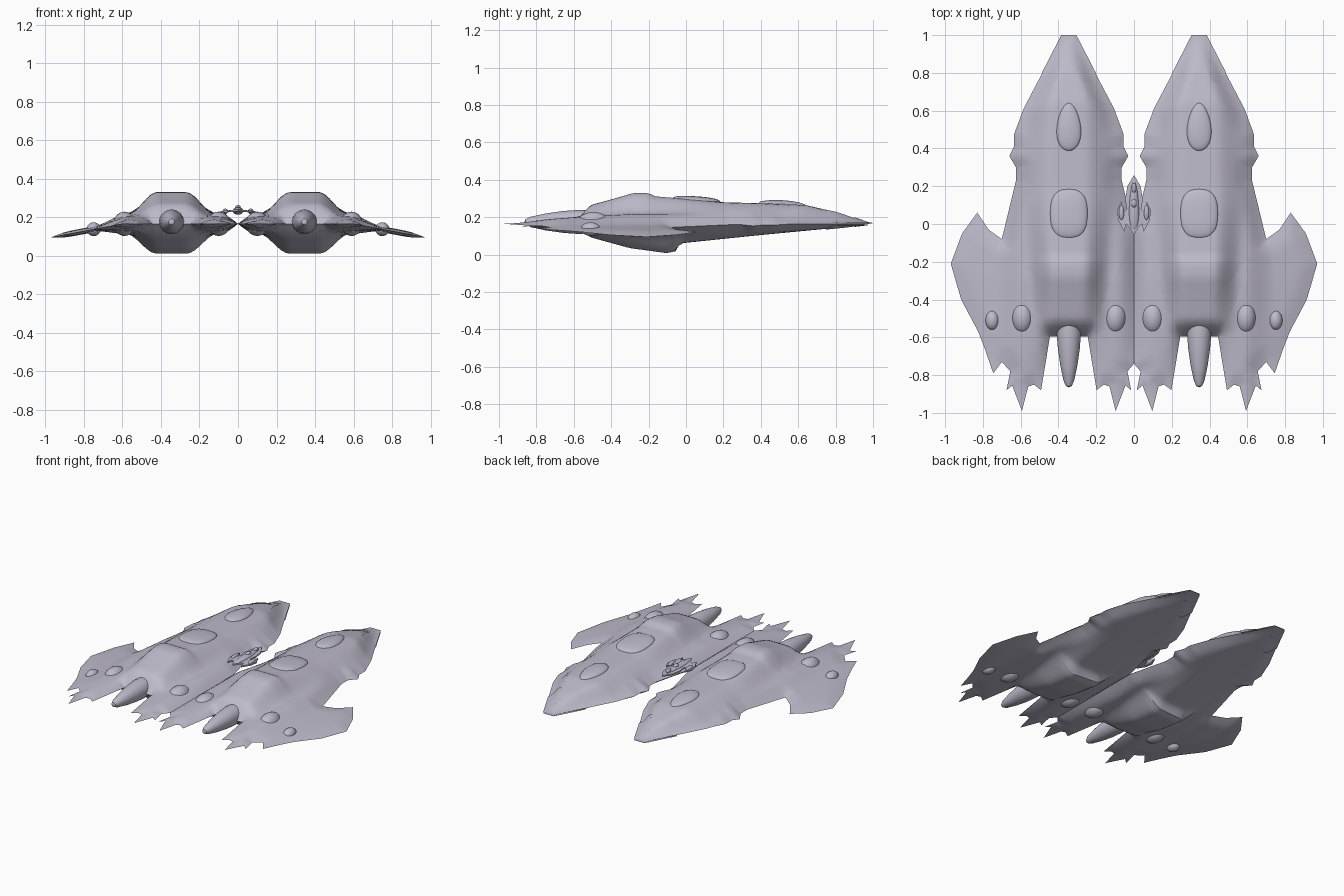
import bpy, bmesh, math
from mathutils import Vector, Matrix

cube = bpy.data.objects.get("Cube")
if cube:
    bpy.data.objects.remove(cube, do_unlink=True)

# Single hull colour
COLOUR = (0.52, 0.50, 0.60, 1)
skin = bpy.data.materials.new("pale_lavender_grey")
skin.use_nodes = True
skin.diffuse_color = COLOUR
skin.node_tree.nodes["Principled BSDF"].inputs["Base Color"].default_value = COLOUR

AXIS = 0.345   # x of each hull's centre line
MID = 0.165    # height of the sharp rim


def finish(name, bm, mirror=True, angle=35):
    bmesh.ops.recalc_face_normals(bm, faces=bm.faces)
    mesh = bpy.data.meshes.new(name)
    bm.to_mesh(mesh)
    bm.free()
    mesh.materials.append(skin)
    obj = bpy.data.objects.new(name, mesh)
    bpy.context.collection.objects.link(obj)
    if mirror:
        obj.modifiers.new("Mirror", "MIRROR").use_mirror_merge = False
    bpy.ops.object.select_all(action="DESELECT")
    obj.select_set(True)
    bpy.context.view_layer.objects.active = obj
    bpy.ops.object.shade_smooth_by_angle(angle=math.radians(angle))
    return obj


def table(points, t):
    """Linear interpolation through (position, value) pairs."""
    if t <= points[0][0]:
        return points[0][1]
    for (a, u), (b, v) in zip(points, points[1:]):
        if t <= b:
            return u + (v - u) * (t - a) / (b - a)
    return points[-1][1]


def smooth(t):
    t = max(0.0, min(1.0, t))
    return t * t * (3 - 2 * t)


# Hull outline: nose and tail teeth repeat either side of the hull axis
FRONT = [(.0375, 1), (.14, .8), (.24, .61), (.29, .475), (.29, .41),
         (.315, .36), (.28, .3), (.28, .23)]
TEETH = [(.1, -.595), (.147, -.88), (.185, -.85), (.215, -.86),
         (.248, -.99), (.3, -.855), (.33, -.88), (.31, -.78)]
WING = [(.7, -.08), (.77, -.03), (.83, .06), (.91, -.05), (.97, -.21),
        (.915, -.4), (.825, -.57), (.79, -.66), (.745, -.79), (.7, -.73)]
OUTLINE = ([(AXIS + x, y) for x, y in FRONT] + WING
           + [(AXIS + x, y) for x, y in reversed(TEETH)]
           + [(AXIS - x, y) for x, y in TEETH]
           + [(0, -.74), (0, -.04)]
           + [(AXIS - x, y) for x, y in reversed(FRONT)])

# Heights along the spine and keel
SPINE = [(-1, .165), (-.87, .18), (-.6, .24), (-.53, .26), (-.4, .295), (-.28, .33),
         (-.2, .33), (-.17, .312), (0, .298), (.2, .28), (.4, .275), (.64, .265),
         (.8, .228), (1, .168)]
KEEL = [(-1, .165), (-.8, .145), (-.6, .11), (-.5, .09), (-.3, .035), (-.1, .008),
        (-.05, .02), (-.035, .06), (.4, .105), (1, .162)]
HALF_WIDTH = [(-.6, .2), (-.3, .22), (.1, .26), (.61, .24), (.8, .15), (1, .05)]
SHOULDER = [(-.95, .008), (-.6, .035), (-.3, .052), (.4, .045), (.8, .022), (1, .002)]


def rim_distance(p):
    best = 9.0
    for a, b in zip(OUTLINE, OUTLINE[1:] + OUTLINE[:1]):
        a, d = Vector(a), Vector(b) - Vector(a)
        t = max(0.0, min(1.0, (p - a).dot(d) / d.length_squared))
        best = min(best, (p - a - d * t).length)
    return best


def surface(x, y, side):
    """Height of the hull skin, side = 1 for the deck and -1 for the belly."""
    taper = math.sin(math.pi / 2 * min(1, rim_distance(Vector((x, y))) / .1))
    mid = MID - max(0, x - .6) * .19
    shoulder = table(SHOULDER, y) * (1 - .7 * smooth((x - .58) / .16))
    radius = table(HALF_WIDTH, y)
    flat = radius * .33
    ridge = 1 - smooth((abs(x - AXIS) - flat) / (radius - flat))
    rise = abs(table(SPINE if side > 0 else KEEL, y) - MID)
    return mid + side * taper * (shoulder + max(0, rise - shoulder) * ridge)


def height_skin(bm, outline, side, step, lift=0):
    """Cut a flat outline into a grid and raise it to the hull surface."""
    part = bmesh.new()
    part.faces.new([part.verts.new((x, y, 0)) for x, y in outline])
    bmesh.ops.triangulate(part, faces=part.faces[:])
    for axis in (0, 1):
        low = min(p[axis] for p in outline)
        high = max(p[axis] for p in outline)
        normal = Vector((axis == 0, axis == 1, 0))
        cuts = [low + step * i for i in range(1, math.ceil((high - low) / step))]
        for c in cuts:
            bmesh.ops.bisect_plane(part, geom=part.verts[:] + part.edges[:] + part.faces[:],
                                   plane_co=normal * c, plane_no=normal, dist=1e-5)
    for v in part.verts:
        v.co.z = surface(v.co.x, v.co.y, side) + side * lift
    mesh = bpy.data.meshes.new("scratch")
    part.to_mesh(mesh)
    part.free()
    bm.from_mesh(mesh)
    bpy.data.meshes.remove(mesh)


# Twin hulls with wings and toothed tails
bm = bmesh.new()
for side in (1, -1):
    height_skin(bm, OUTLINE, side, .025)
bmesh.ops.remove_doubles(bm, verts=bm.verts, dist=1e-5)
finish("hulls", bm)

# Notched nose caps laid over the hull tips
cap_half = [(.04, 1), (.143, .8), (.11, .74), (.07, .755), (.035, .84), (.025, .9)]
cap = ([(AXIS + x, y) for x, y in cap_half]
       + [(AXIS - x, y) for x, y in reversed(cap_half)])
bm = bmesh.new()
for side in (1, -1):
    height_skin(bm, cap, side, .02, .005)
finish("nose_caps", bm)


def blob(name, centre, size, tilt=0, square=1, egg=0, mirror=True):
    """Smooth ellipsoid; square under 1 boxes it, egg narrows the front tip."""
    bm = bmesh.new()
    bmesh.ops.create_uvsphere(bm, u_segments=32, v_segments=16, radius=1)
    for v in bm.verts:
        x, y, z = v.co
        x, y = (math.copysign(abs(c) ** square, c) for c in (x, y))
        v.co = (x * (1 - egg * y) * size[0], y * size[1], z * size[2])
    bmesh.ops.transform(bm, matrix=Matrix.Translation(centre) @ Matrix.Rotation(tilt, 4, "X"),
                        verts=bm.verts)
    return finish(name, bm, mirror)


# Raised deck blisters
blob("forward_canopies", (AXIS, .515, .267), (.064, .128, .024), -.06, egg=.22)
blob("deck_domes", (AXIS, .055, .29), (.099, .13, .022), -.07, square=.75)

# Engine pods through deck and belly
blob("inner_pods", (.1, -.495, .165), (.06, .09, .063))
blob("outer_pods", (.59, -.495, .165), (.057, .09, .063))
blob("wing_pods", (.75, -.51, .137), (.036, .052, .036))

# Tail spikes turned around the hull axis
bm = bmesh.new()
profile = [(0, -.5), (.062, -.52), (.064, -.58), (.058, -.66), (.045, -.75),
           (.028, -.83), (.015, -.858), (0, -.865)]
verts = [bm.verts.new((AXIS + r, y, .175)) for r, y in profile]
edges = [bm.edges.new(pair) for pair in zip(verts, verts[1:])]
bmesh.ops.spin(bm, geom=verts + edges, cent=(AXIS, 0, .175), axis=(0, 1, 0),
               angle=math.tau, steps=32)
bmesh.ops.remove_doubles(bm, verts=bm.verts, dist=1e-5)
finish("tail_spikes", bm)

# Small docked craft between the hulls
craft = [(0, .26), (.035, .2), (.047, .13), (.038, .08), (.058, .06), (.068, .12),
         (.09, .07), (.083, .02), (.052, -.04), (.042, 0), (.022, -.02), (0, -.06)]
bm = bmesh.new()
rim = [bm.verts.new((x, y, .23 - x * .1)) for x, y in craft]
face = bm.faces.new(rim)
bmesh.ops.triangulate(bm, faces=[face])
top = bmesh.ops.extrude_face_region(bm, geom=bm.faces[:])["geom"]
bmesh.ops.translate(bm, vec=(0, 0, .01), verts=[v for v in top if isinstance(v, bmesh.types.BMVert)])
finish("docked_craft_wings", bm)
blob("docked_craft_body", (0, .1, .232), (.026, .14, .02), egg=.3, mirror=False)
blob("docked_craft_cockpit", (0, .19, .245), (.012, .025, .012), mirror=False)
blob("docked_craft_dome", (0, .11, .25), (.014, .022, .012), mirror=False)
blob("docked_craft_pods", (.066, .06, .23), (.014, .04, .014))
